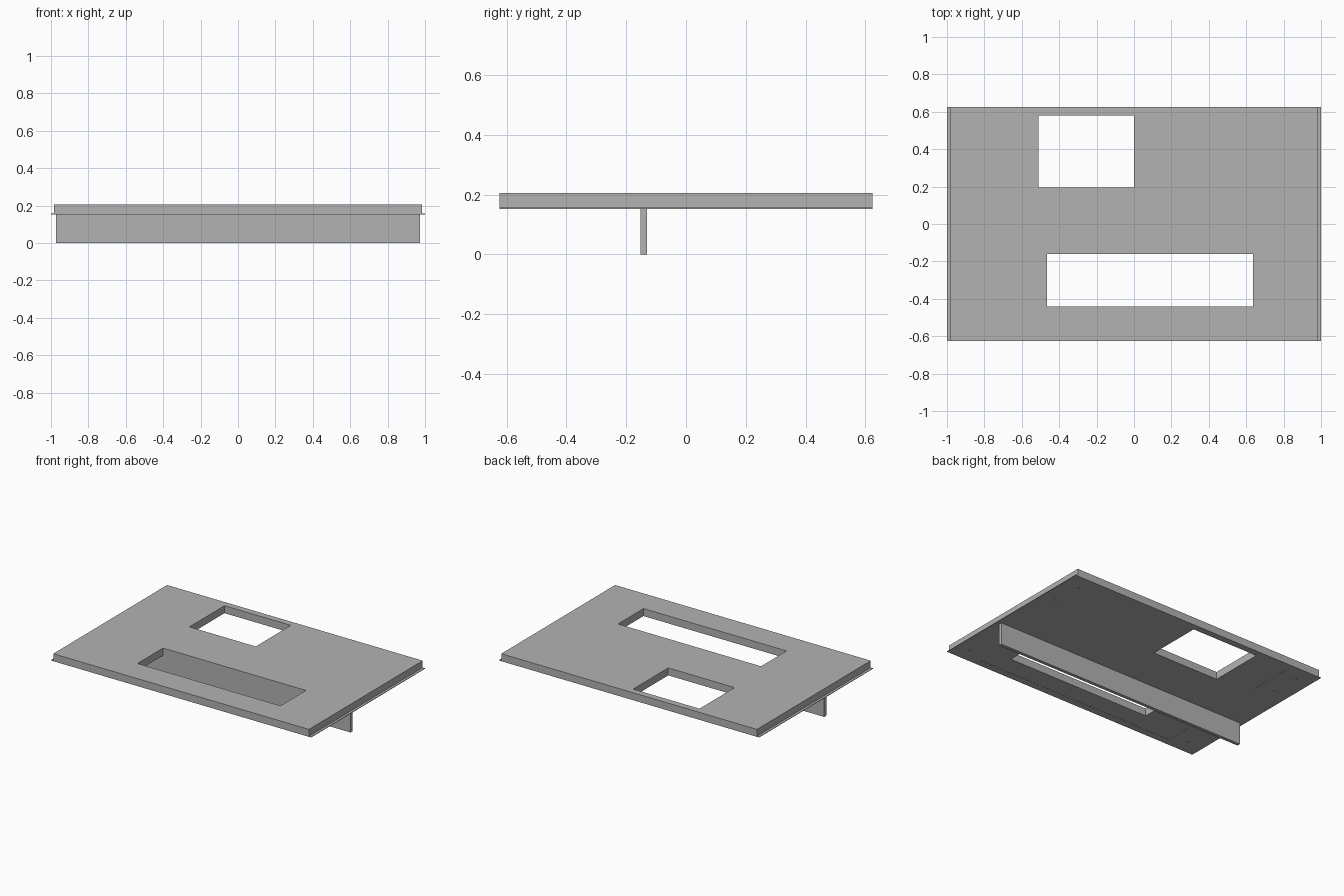
import bpy, bmesh

cube = bpy.data.objects.get("Cube")
if cube:
    bpy.data.objects.remove(cube, do_unlink=True)

grey = bpy.data.materials.new("mid_grey")
grey.use_nodes = True
colour = (0.45, 0.45, 0.45, 1)
grey.diffuse_color = colour
grey.node_tree.nodes["Principled BSDF"].inputs["Base Color"].default_value = colour

# Openings as (x0, x1, y0, y1)
SQUARE_OPENING = (-0.51, 0.0, 0.195, 0.58)
LONG_OPENING = (-0.465, 0.635, -0.44, -0.16)


def board(name, x0, x1, y0, y1, z0, z1, openings=()):
    """Flat board with rectangular openings, cut through its full thickness."""
    xs = sorted({x0, x1, *(v for o in openings for v in o[:2])})
    ys = sorted({y0, y1, *(v for o in openings for v in o[2:])})
    bm = bmesh.new()
    grid = [[bm.verts.new((x, y, z0)) for y in ys] for x in xs]
    for i in range(len(xs) - 1):
        for j in range(len(ys) - 1):
            cx, cy = (xs[i] + xs[i + 1]) / 2, (ys[j] + ys[j + 1]) / 2
            if any(a < cx < b and c < cy < d for a, b, c, d in openings):
                continue
            bm.faces.new((grid[i][j], grid[i][j + 1],
                          grid[i + 1][j + 1], grid[i + 1][j]))
    top = bmesh.ops.extrude_face_region(bm, geom=bm.faces[:], use_keep_orig=True)
    raised = [g for g in top["geom"] if isinstance(g, bmesh.types.BMVert)]
    bmesh.ops.translate(bm, verts=raised, vec=(0, 0, z1 - z0))
    bmesh.ops.recalc_face_normals(bm, faces=bm.faces[:])
    mesh = bpy.data.meshes.new(name)
    bm.to_mesh(mesh)
    bm.free()
    mesh.materials.append(grey)
    obj = bpy.data.objects.new(name, mesh)
    bpy.context.collection.objects.link(obj)
    return obj


openings = (SQUARE_OPENING, LONG_OPENING)

# Main panel and the thin backing sheet that overhangs its ends
board("panel", -0.983, 0.983, -0.625, 0.625, 0.157, 0.205, openings)
board("backing_sheet", -1, 1, -0.625, 0.625, 0.153, 0.157, openings)

# Upright rail across the underside
board("cross_rail", -0.972, 0.972, -0.153, -0.13, 0, 0.153)

# Fine seams on the underside
seam = 0.152
board("front_seam", -0.77, 0.77, -0.577, -0.573, seam, 0.153)
board("side_seam_front", -0.772, -0.768, -0.577, -0.38, seam, 0.153)
board("side_seam_back", -0.772, -0.768, 0.22, 0.56, seam, 0.153)

# Small fixing pads near the ends
for side, x in (("right", -0.89), ("left", 0.89)):
    for row, y in (("front", -0.53), ("middle", 0.3), ("back", 0.5)):
        board(f"fixing_pad_{row}_{side}", x - 0.015, x + 0.015,
              y - 0.015, y + 0.015, seam, 0.153)
